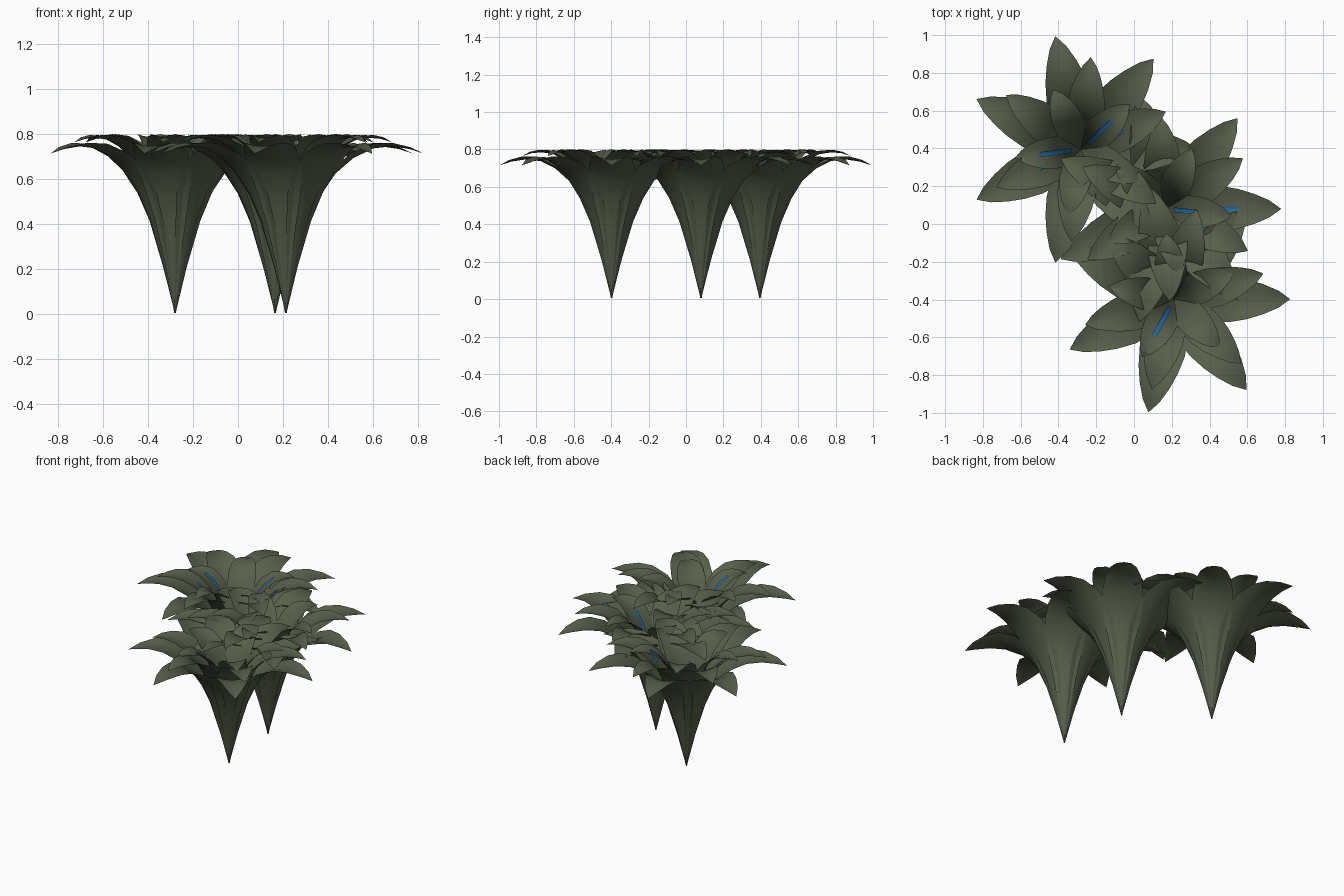
import bpy
import bmesh
import math
from mathutils import Vector

if "Cube" in bpy.data.objects:
    bpy.data.objects.remove(bpy.data.objects["Cube"])


def material(name, color):
    m = bpy.data.materials.new(name)
    m.diffuse_color = (*color, 1)
    m.use_nodes = True
    m.node_tree.nodes["Principled BSDF"].inputs["Base Color"].default_value = m.diffuse_color
    return m


GREEN = material("leaf_green", (0.095, 0.115, 0.07))
BLUE = material("rib_blue", (0.02, 0.15, 0.36))

# Leaf profiles: (radius, height, half width) from root to tip
OUTER = [(0, 0.005, 0.004), (0.05, 0.21, 0.032), (0.105, 0.41, 0.07), (0.155, 0.53, 0.1),
         (0.22, 0.625, 0.12), (0.30, 0.695, 0.122), (0.39, 0.738, 0.106),
         (0.47, 0.747, 0.08), (0.55, 0.735, 0.045), (0.613, 0.715, 0.001)]
MIDDLE = [(0, 0.005, 0.004), (0.04, 0.22, 0.03), (0.085, 0.43, 0.062), (0.13, 0.575, 0.085),
          (0.18, 0.67, 0.1), (0.25, 0.74, 0.102), (0.32, 0.775, 0.088),
          (0.385, 0.785, 0.065), (0.44, 0.78, 0.038), (0.49, 0.765, 0.001)]
INNER = [(0, 0.005, 0.004), (0.025, 0.22, 0.024), (0.055, 0.43, 0.05), (0.085, 0.58, 0.07),
         (0.12, 0.675, 0.083), (0.17, 0.74, 0.085), (0.225, 0.78, 0.075),
         (0.275, 0.79, 0.056), (0.315, 0.788, 0.032), (0.35, 0.778, 0.001)]
ACROSS = [-1, -0.5, 0, 0.5, 1]


def add_strip(bm, profile, angle, cup=0.2, lift=0.0, half=None, mat=0):
    """Sweep a cupped ribbon along a profile, turned about the z axis."""
    out = Vector((math.cos(angle), math.sin(angle), 0))
    side = Vector((-out.y, out.x, 0))
    rows = []
    for i, (r, z, w) in enumerate(profile):
        a, b = profile[max(i - 1, 0)], profile[min(i + 1, len(profile) - 1)]
        d = Vector((b[0] - a[0], b[1] - a[1])).normalized()
        normal = -d.y * out + Vector((0, 0, d.x))
        w = half or w
        mid = out * r + Vector((0, 0, z)) + normal * lift
        rows.append([bm.verts.new(mid + side * (s * w) + normal * (cup * w * s * s))
                     for s in ACROSS])
    for p, q in zip(rows, rows[1:]):
        for j in range(len(ACROSS) - 1):
            f = bm.faces.new((p[j], q[j], q[j + 1], p[j + 1]))
            f.smooth = True
            f.material_index = mat


def plant(name, location, turn_middle, turn_inner, ribs):
    bm = bmesh.new()
    # Three whorls of 7, 6 and 5 leaves
    for profile, count, turn in ((OUTER, 7, 0), (MIDDLE, 6, turn_middle), (INNER, 5, turn_inner)):
        for k in range(count):
            add_strip(bm, profile, math.radians(turn) + math.tau * k / count)
    # Blue midrib streaks on a few leaves
    for profile, first, last, turn in ribs:
        add_strip(bm, profile[first:last], math.radians(turn), lift=0.006, half=0.013, mat=1)
    mesh = bpy.data.meshes.new(name)
    bm.to_mesh(mesh)
    bm.free()
    mesh.materials.append(GREEN)
    mesh.materials.append(BLUE)
    ob = bpy.data.objects.new(name, mesh)
    ob.location = location
    bpy.context.collection.objects.link(ob)


plant("back_plant", (-0.28, 0.395, 0), 24, 43,
      [(INNER, 2, 7, 43), (INNER, 2, 7, 187), (MIDDLE, 4, 6, 24), (MIDDLE, 4, 6, 204)])
plant("middle_plant", (0.165, 0.08, 0), 33, 66,
      [(INNER, 2, 6, -6), (MIDDLE, 4, 6, -27), (MIDDLE, 4, 6, -87), (OUTER, 5, 7, 0)])
plant("front_plant", (0.213, -0.398, 0), 16, 25,
      [(INNER, 2, 7, 241), (MIDDLE, 4, 6, 256)])
